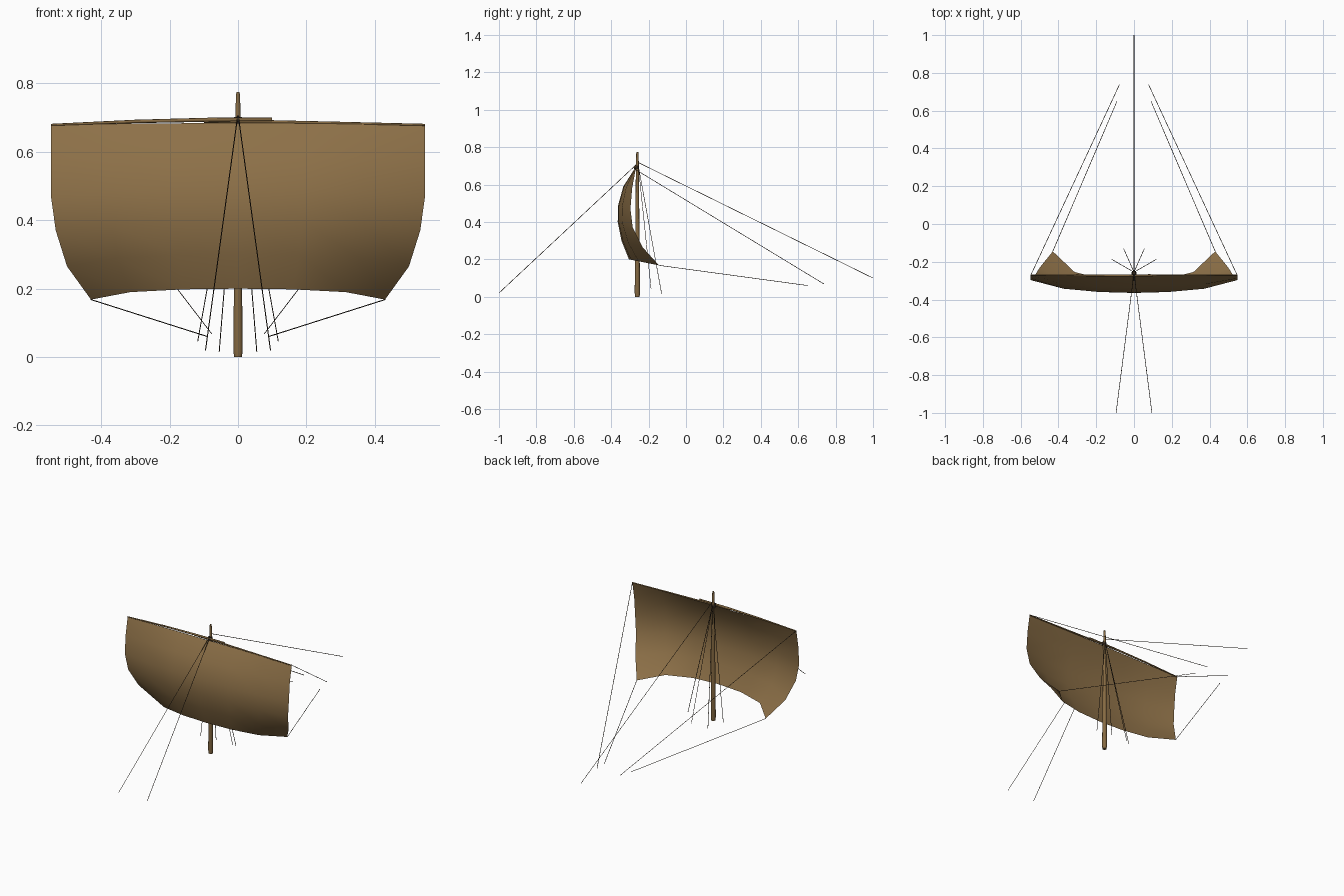
import bpy, bmesh
from mathutils import Vector

if "Cube" in bpy.data.objects:
    bpy.data.objects.remove(bpy.data.objects["Cube"])


def material(name, color):
    m = bpy.data.materials.new(name)
    m.diffuse_color = (*color, 1)
    m.use_nodes = True
    m.node_tree.nodes["Principled BSDF"].inputs["Base Color"].default_value = m.diffuse_color
    return m


WOOD = material("wood", (0.24, 0.145, 0.055))
CLOTH = material("cloth", (0.27, 0.165, 0.065))
ROPE = material("rope", (0.03, 0.02, 0.012))


def finish(name, bm, mat, smooth=True):
    me = bpy.data.meshes.new(name)
    bm.to_mesh(me)
    bm.free()
    me.materials.append(mat)
    ob = bpy.data.objects.new(name, me)
    bpy.context.collection.objects.link(ob)
    if smooth:
        bpy.ops.object.select_all(action='DESELECT')
        ob.select_set(True)
        bpy.context.view_layer.objects.active = ob
        bpy.ops.object.shade_smooth_by_angle(angle=0.9)
    return ob


def spar(name, points, mat, sides=8):
    """Tapered round pole through (x, y, z, radius) points."""
    bm = bmesh.new()
    axis = (Vector(points[-1][:3]) - Vector(points[0][:3])).normalized()
    rot = axis.to_track_quat('Z', 'Y').to_matrix().to_4x4()
    rings = []
    for x, y, z, r in points:
        ring = bmesh.ops.create_circle(bm, segments=sides, radius=r)["verts"]
        for v in ring:
            v.co = rot @ v.co + Vector((x, y, z))
        rings.append(ring)
    for a, b in zip(rings, rings[1:]):
        for i in range(sides):
            j = (i + 1) % sides
            bm.faces.new((a[i], a[j], b[j], b[i]))
    bm.faces.new(rings[0][::-1])
    bm.faces.new(rings[-1])
    bmesh.ops.recalc_face_normals(bm, faces=bm.faces)
    return finish(name, bm, mat)


def rope(name, start, end, r=0.0015):
    spar(name, [(*start, r), (*end, r)], ROPE, 4)


# Mast
MY = -0.26
spar("mast", [(0, MY, z, r) for z, r in
              [(0, .012), (.02, .0145), (.2, .0125), (.7, .008),
               (.76, .0065), (.775, .005)]], WOOD, 10)

# Yard made of two overlapping spars, lashed at the mast
spar("yard_left", [(-.547, -.27, .679, .003), (-.3, -.271, .689, .005),
                   (-.08, -.273, .694, .006), (.1, -.273, .695, .005)], WOOD)
spar("yard_right", [(.547, -.27, .679, .003), (.3, -.271, .684, .004),
                    (.08, -.271, .688, .005), (-.1, -.271, .689, .004)], WOOD)
spar("yard_lashing", [(0, -.264, .682, .013), (0, -.264, .702, .012)], ROPE)

# Billowing sail: centre profile blended into the curved side edge
centre = [(-.275, .684), (-.335, .59), (-.364, .485),
          (-.365, .40), (-.345, .30), (-.305, .20)]
edge = [(.547, -.270, .678), (.547, -.288, .58), (.547, -.297, .47),
        (.533, -.285, .37), (.50, -.232, .265), (.43, -.145, .168)]
blend = [0, .065, .32, 1]
bm = bmesh.new()
rows = []
for k, ((cy, cz), (ex, ey, ez)) in enumerate(zip(centre, edge)):
    t = (k / 5) ** 2
    fx = [0, .335 + .037 * t, .67 + .063 * t, 1]
    row = []
    for i in range(-3, 4):
        a, s = abs(i), (1 if i > 0 else -1)
        w = blend[a]
        row.append(bm.verts.new((s * fx[a] * ex, cy + (ey - cy) * w,
                                 cz + (ez - cz) * w)))
    rows.append(row)
for a, b in zip(rows, rows[1:]):
    for i in range(6):
        bm.faces.new((a[i], b[i], b[i + 1], a[i + 1]))
finish("sail", bm, CLOTH)

# Rigging, mirrored left and right
for side, s in (("left", -1), ("right", 1)):
    rope("forestay_" + side, (0, MY, .712), (s * .095, -1, .02))
    rope("brace_" + side, (s * .545, -.268, .679), (s * .077, .738, .068))
    rope("sheet_" + side, (s * .43, -.145, .168), (s * .09, .65, .06))
    rope("shroud_outer_" + side, (0, -.255, .70), (s * .118, -.187, .045))
    rope("shroud_inner_" + side, (0, -.255, .70), (s * .055, -.13, .015))
rope("backstay", (0, MY, .72), (0, 1, .10))
